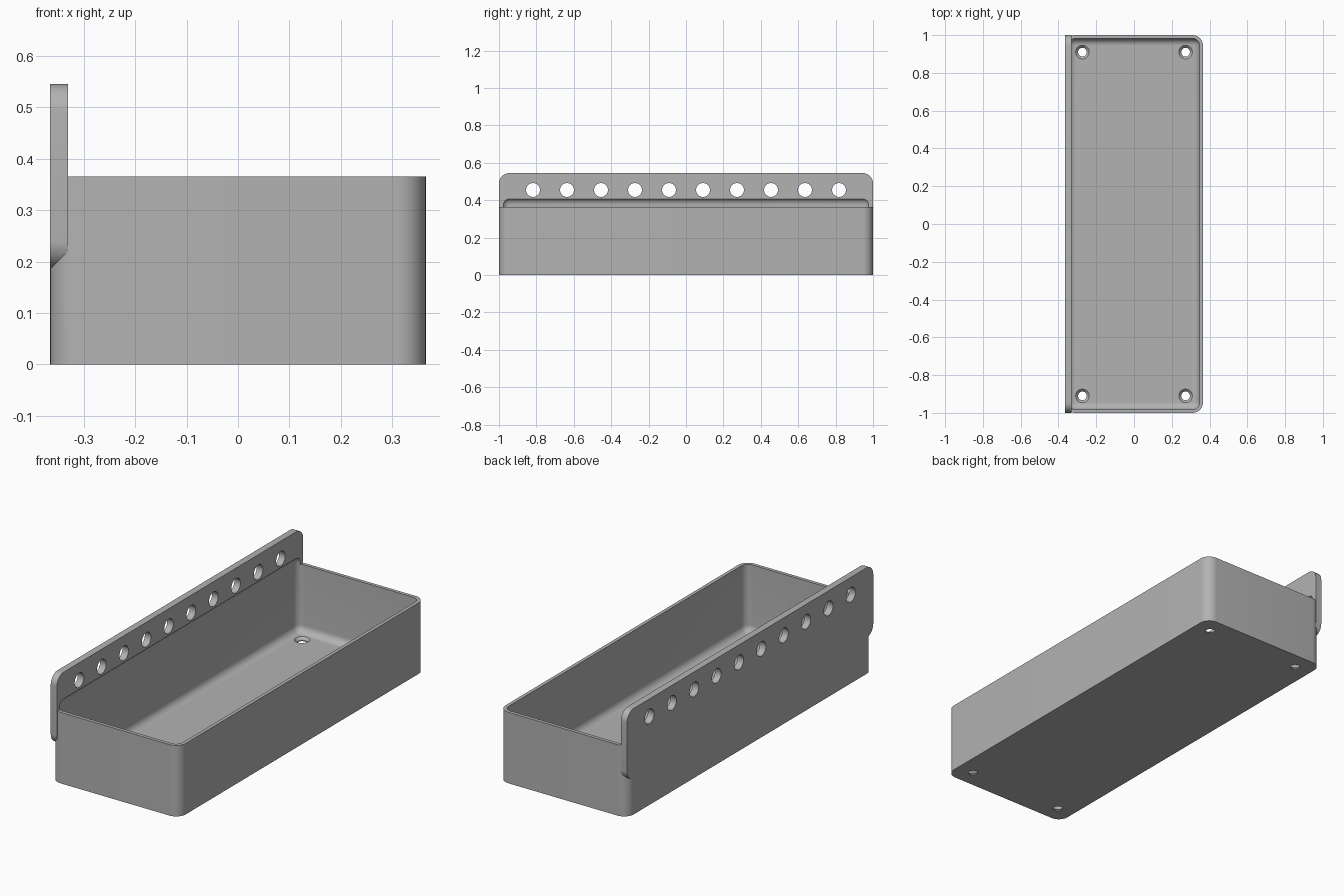
import bpy, bmesh, math
from mathutils import Matrix, Vector

if "Cube" in bpy.data.objects:
    bpy.data.objects.remove(bpy.data.objects["Cube"], do_unlink=True)

HALF_X, HALF_Y, HEIGHT = 0.365, 1.0, 0.365
WALL, RADIUS = 0.018, 0.055
PLATE = 0.035

grey = bpy.data.materials.new("plain grey")
grey.use_nodes = True
colour = (0.45, 0.45, 0.45, 1)
grey.diffuse_color = colour
grey.node_tree.nodes["Principled BSDF"].inputs["Base Color"].default_value = colour


def add_object(name, bm):
    mesh = bpy.data.meshes.new(name)
    bmesh.ops.recalc_face_normals(bm, faces=bm.faces)
    bm.to_mesh(mesh)
    bm.free()
    mesh.materials.append(grey)
    obj = bpy.data.objects.new(name, mesh)
    bpy.context.collection.objects.link(obj)
    return obj


def rounded_box(name, low, high, radius, axis=None):
    """Box with the edges along one axis rounded, or all of them."""
    low, high = Vector(low), Vector(high)
    bm = bmesh.new()
    bmesh.ops.create_cube(bm, size=1)
    bmesh.ops.scale(bm, vec=high - low, verts=bm.verts)
    bmesh.ops.translate(bm, vec=(low + high) / 2, verts=bm.verts)
    edges = [e for e in bm.edges if axis is None
             or abs((e.verts[0].co - e.verts[1].co)[axis]) > 0.001]
    bmesh.ops.bevel(bm, geom=edges, offset=radius, segments=10,
                    profile=0.5, affect='EDGES')
    return add_object(name, bm)


def add_cone(bm, centre, r1, r2, depth, turn=Matrix()):
    bmesh.ops.create_cone(bm, cap_ends=True, segments=40, radius1=r1, radius2=r2,
                          depth=depth, matrix=Matrix.Translation(centre) @ turn)


def combine(target, other, operation):
    mod = target.modifiers.new(operation, 'BOOLEAN')
    mod.operation, mod.solver, mod.object = operation, 'EXACT', other
    bpy.ops.object.select_all(action='DESELECT')
    bpy.context.view_layer.objects.active = target
    target.select_set(True)
    bpy.ops.object.modifier_apply(modifier=mod.name)
    bpy.data.objects.remove(other, do_unlink=True)


# Tray body joined to the tall mounting plate
tray = rounded_box("wall_tray", (-HALF_X, -HALF_Y, 0), (HALF_X, HALF_Y, HEIGHT), RADIUS, 2)
plate = rounded_box("mounting_plate", (-HALF_X, -HALF_Y, 0.185),
                    (-HALF_X + PLATE, HALF_Y, 0.545), RADIUS, 0)
combine(tray, plate, 'UNION')

# Hollow with soft edges that also bites into the plate
hollow = rounded_box("hollow_cutter", (-HALF_X + WALL, -HALF_Y + WALL, WALL),
                     (HALF_X - WALL, HALF_Y - WALL, 0.413), RADIUS - WALL)
combine(tray, hollow, 'DIFFERENCE')

# Row of ten holes through the plate
bm = bmesh.new()
for i in range(10):
    y = (i - 4.5) * 0.202
    y *= 0.9
    add_cone(bm, (-HALF_X + PLATE / 2, y, 0.455), 0.037, 0.037, 0.1,
             Matrix.Rotation(math.pi / 2, 4, 'Y'))
combine(tray, add_object("plate_hole_cutter", bm), 'DIFFERENCE')

# Countersunk holes in the four floor corners
for r1, r2, z, depth in ((0.023, 0.023, 0.0, 0.1), (0.023, 0.040, 0.0135, 0.017)):
    bm = bmesh.new()
    for x in (-0.273, 0.273):
        for y in (-0.91, 0.91):
            add_cone(bm, (x, y, z), r1, r2, depth)
    combine(tray, add_object("floor_hole_cutter", bm), 'DIFFERENCE')

bpy.ops.object.select_all(action='DESELECT')
tray.select_set(True)
bpy.context.view_layer.objects.active = tray
bpy.ops.object.shade_smooth_by_angle(angle=math.radians(30))
